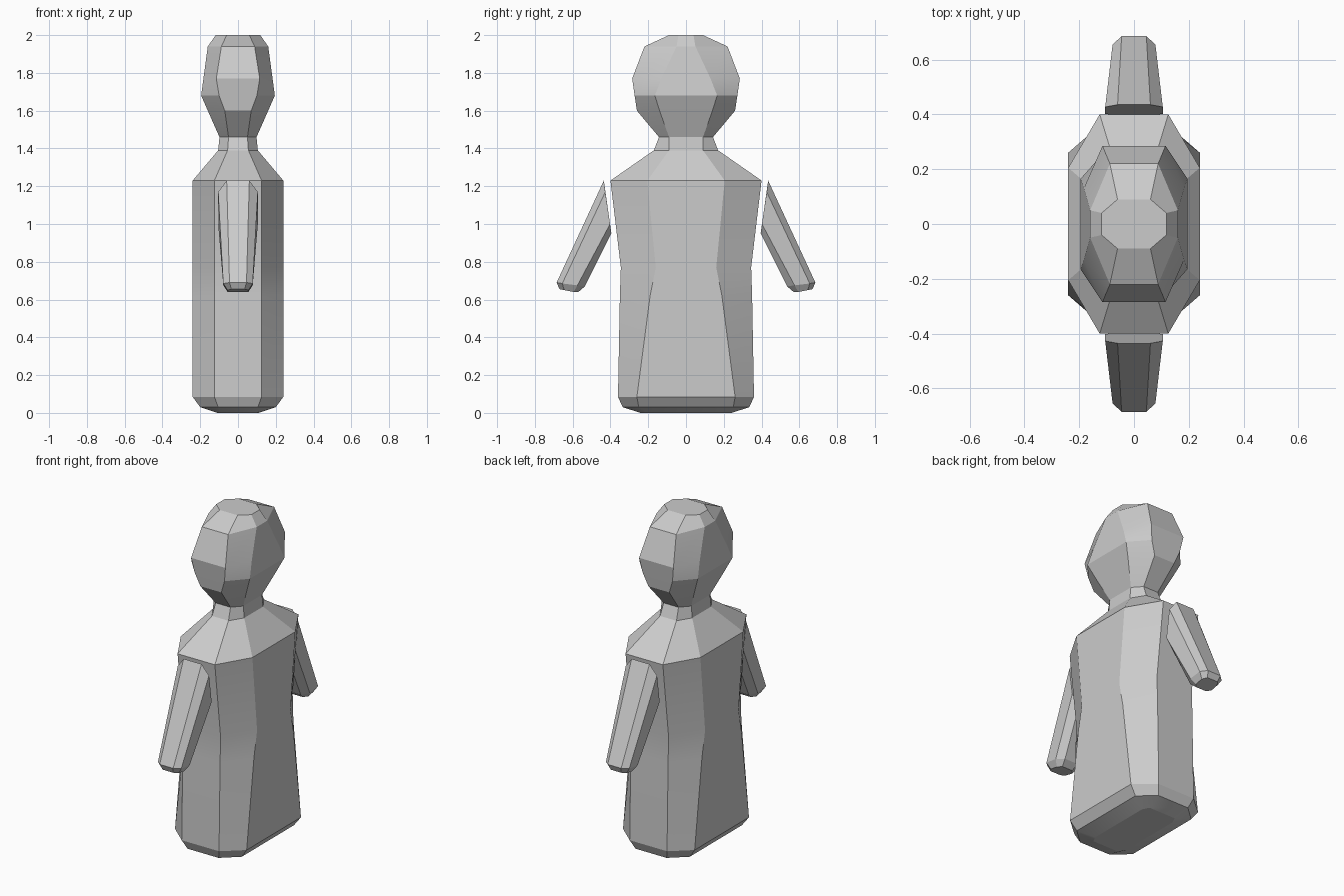
import bpy, bmesh

if "Cube" in bpy.data.objects:
    bpy.data.objects.remove(bpy.data.objects["Cube"])


def loft(name, rings):
    """Skin a closed solid through rings of equal point count."""
    bm = bmesh.new()
    loops = [[bm.verts.new(p) for p in ring] for ring in rings]
    n = len(loops[0])
    for a, b in zip(loops, loops[1:]):
        for i in range(n):
            j = (i + 1) % n
            bm.faces.new((a[i], a[j], b[j], b[i]))
    bm.faces.new(loops[0][::-1])
    bm.faces.new(loops[-1])
    bmesh.ops.recalc_face_normals(bm, faces=bm.faces)
    mesh = bpy.data.meshes.new(name)
    bm.to_mesh(mesh)
    bm.free()
    obj = bpy.data.objects.new(name, mesh)
    bpy.context.collection.objects.link(obj)
    bpy.ops.object.select_all(action='DESELECT')
    bpy.context.view_layer.objects.active = obj
    obj.select_set(True)
    bpy.ops.object.shade_smooth_by_angle(angle=0.3)
    return obj


def octagon(z, end_x, end_y, side_x, side_y):
    """Chamfered rectangle: end edges at +-end_y, side edges at +-side_x."""
    half = [(end_x, -end_y), (side_x, -side_y), (side_x, side_y), (end_x, end_y)]
    return [(x, y, z) for x, y in half + [(-x, y) for x, y in half[::-1]]]


# Torso with robe base, shoulders and neck
loft("body", [octagon(*r) for r in (
    (0.0, 0.09, 0.24, 0.11, 0.20),
    (0.03, 0.105, 0.335, 0.20, 0.25),
    (0.085, 0.125, 0.36, 0.24, 0.26),
    (0.62, 0.125, 0.35, 0.24, 0.19),
    (0.77, 0.125, 0.345, 0.24, 0.16),
    (1.23, 0.125, 0.40, 0.24, 0.205),
    (1.39, 0.055, 0.17, 0.105, 0.09),
    (1.46, 0.05, 0.143, 0.098, 0.09),
)])

# Faceted head
loft("head", [octagon(*r) for r in (
    (1.46, 0.05, 0.143, 0.098, 0.09),
    (1.60, 0.07, 0.26, 0.16, 0.14),
    (1.68, 0.10, 0.272, 0.195, 0.165),
    (1.77, 0.115, 0.285, 0.183, 0.13),
    (1.94, 0.088, 0.22, 0.16, 0.05),
    (2.0, 0.06, 0.09, 0.118, 0.04),
)])


# Arms: each ring gives (x, y, z) on one half, from outer to inner edge
def arm_ring(half):
    return half + [(-x, y, z) for x, y, z in half[::-1]]


arm = loft("arms", [arm_ring(h) for h in (
    [(0.06, 0.435, 1.23), (0.105, 0.427, 1.17), (0.105, 0.402, 1.0), (0.06, 0.395, 0.95)],
    [(0.045, 0.685, 0.69), (0.078, 0.655, 0.685), (0.078, 0.575, 0.675), (0.045, 0.535, 0.67)],
    [(0.035, 0.67, 0.655), (0.055, 0.645, 0.65), (0.055, 0.595, 0.64), (0.035, 0.57, 0.64)],
)])
mirror = arm.modifiers.new("mirror", 'MIRROR')
mirror.use_axis = (False, True, False)
